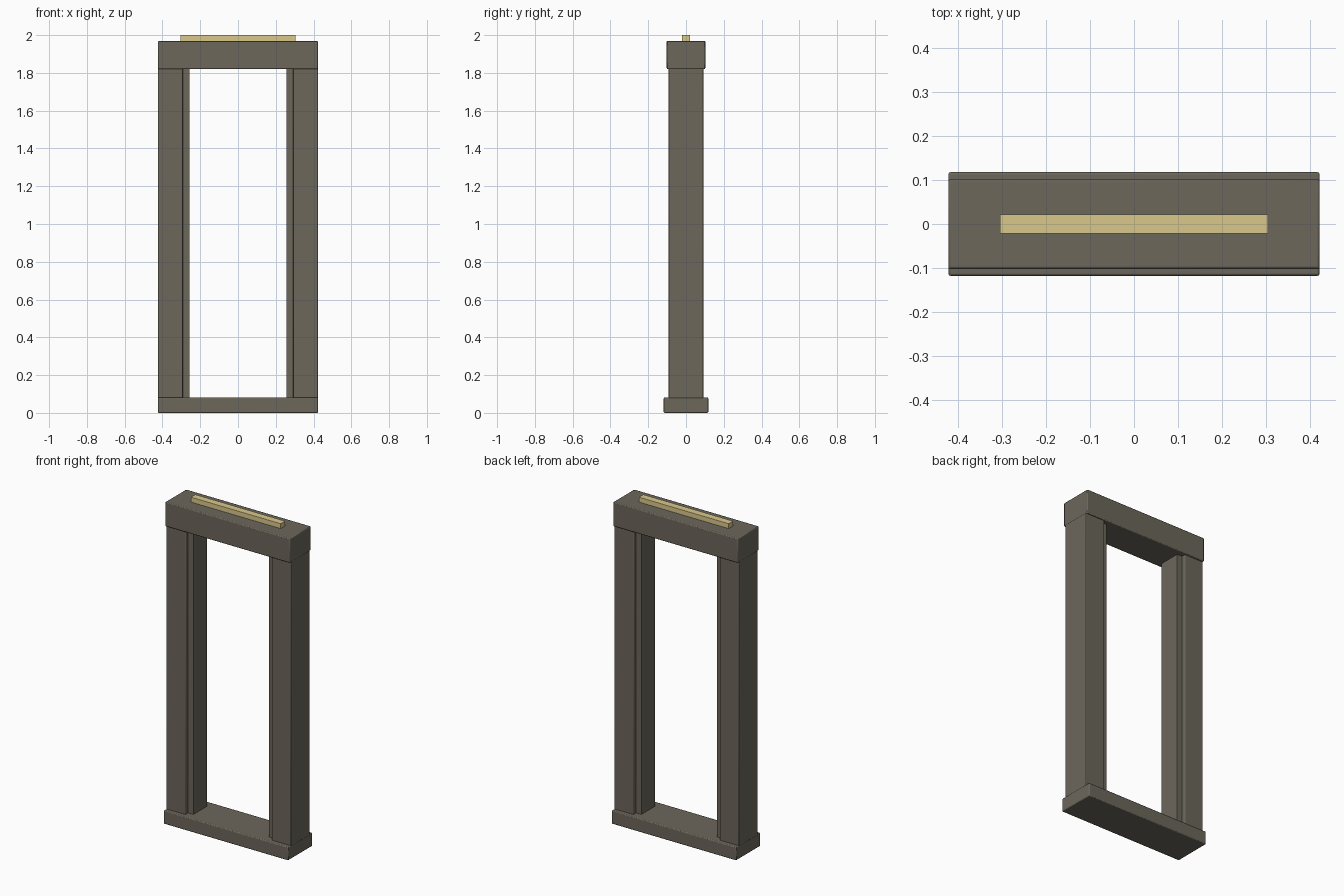
import bpy

if "Cube" in bpy.data.objects:
    bpy.data.objects.remove(bpy.data.objects["Cube"])


def material(name, rgb):
    m = bpy.data.materials.new(name)
    m.diffuse_color = (*rgb, 1)
    m.use_nodes = True
    m.node_tree.nodes["Principled BSDF"].inputs["Base Color"].default_value = m.diffuse_color
    return m


STONE = material("dark_stone", (0.15, 0.135, 0.105))
GLOW = material("pale_yellow", (0.70, 0.58, 0.26))


def box(name, x, y, z, mat, bevel=0.0):
    """Box from (min, max) ranges, with optional softened edges."""
    ranges = (x, y, z)
    bpy.ops.mesh.primitive_cube_add(size=1, location=[(a + b) / 2 for a, b in ranges])
    ob = bpy.context.object
    ob.name = name
    ob.scale = [b - a for a, b in ranges]
    bpy.ops.object.transform_apply(location=False, rotation=False, scale=True)
    ob.data.materials.append(mat)
    if bevel:
        mod = ob.modifiers.new("soft_edges", "BEVEL")
        mod.width = bevel
        mod.segments = 2
        bpy.ops.object.shade_smooth_by_angle()
    return ob


# Threshold and lintel
box("threshold", (-0.423, 0.423), (-0.118, 0.118), (0, 0.082), STONE, 0.005)
box("lintel", (-0.423, 0.423), (-0.102, 0.102), (1.82, 1.97), STONE, 0.005)

# Posts with a narrower, recessed strip lining the opening
for side, s in (("left", -1), ("right", 1)):
    box(side + "_post", sorted((s * 0.292, s * 0.423)), (-0.092, 0.092),
        (0.077, 1.825), STONE, 0.004)
    box(side + "_inner_strip", sorted((s * 0.257, s * 0.297)), (-0.067, 0.067),
        (0.08, 1.822), STONE)

# Pale bar on top of the lintel
box("top_bar", (-0.305, 0.305), (-0.0215, 0.0215), (1.968, 2.0), GLOW)
